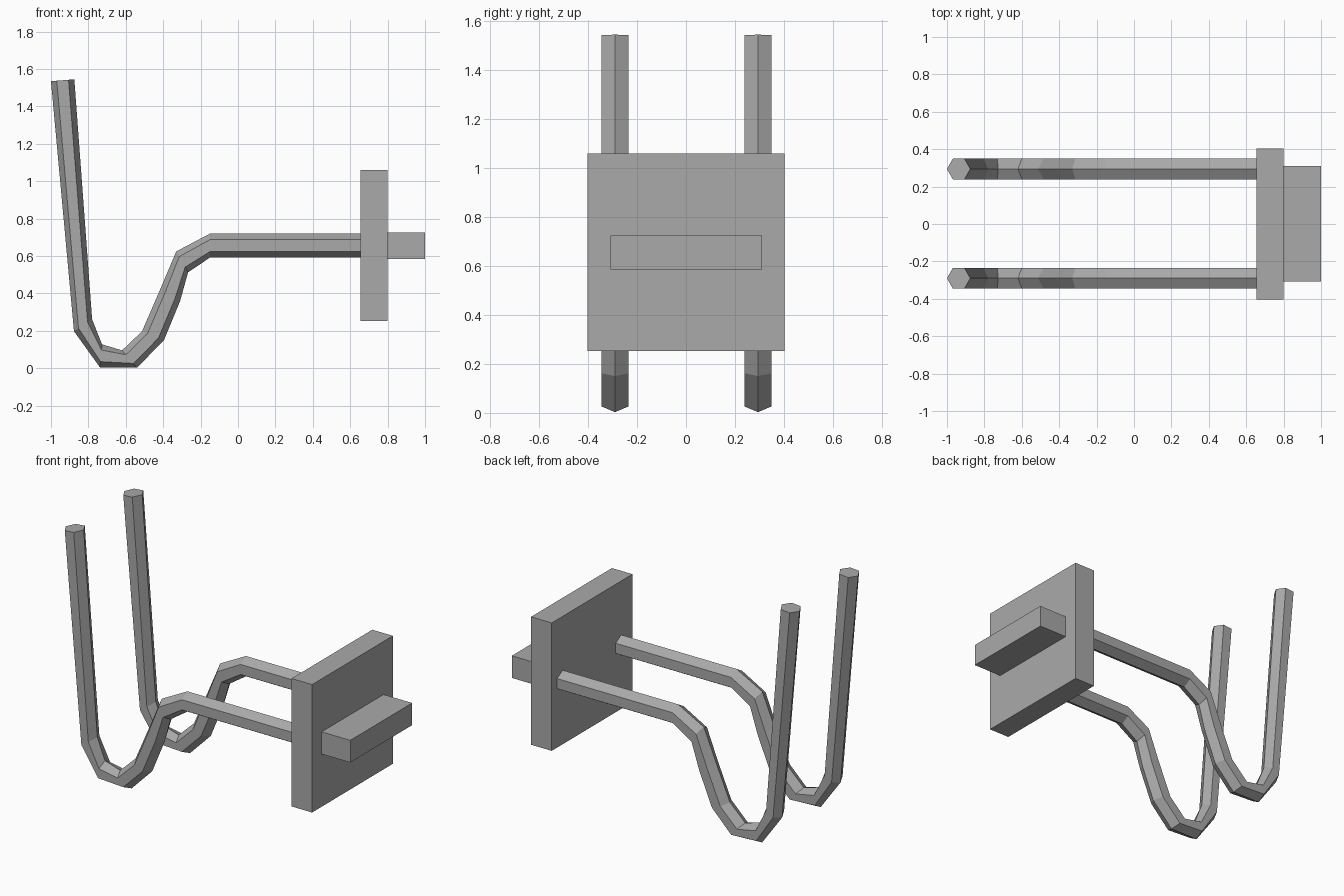
import bpy, bmesh

cube = bpy.data.objects.get("Cube")
if cube:
    bpy.data.objects.remove(cube)

GREY = (0.4, 0.4, 0.4, 1)
grey = bpy.data.materials.new("grey metal")
grey.use_nodes = True
grey.diffuse_color = GREY
grey.node_tree.nodes["Principled BSDF"].inputs["Base Color"].default_value = GREY


def finish(name, bm):
    bmesh.ops.recalc_face_normals(bm, faces=bm.faces)
    mesh = bpy.data.meshes.new(name)
    bm.to_mesh(mesh)
    bm.free()
    mesh.materials.append(grey)
    bpy.context.collection.objects.link(bpy.data.objects.new(name, mesh))


def box(name, low, high):
    bm = bmesh.new()
    bmesh.ops.create_cube(bm, size=1)
    for v in bm.verts:
        for i in range(3):
            v.co[i] = low[i] if v.co[i] < 0 else high[i]
    finish(name, bm)


# Outer and inner ridge (x, z) of the bent hexagonal bar, from tip to plate
OUTER = [(-1, 1.535), (-.877, .198), (-.738, .005), (-.54, .003), (-.396, .15),
         (-.31, .358), (-.267, .513), (-.15, .592), (.67, .592)]
INNER = [(-.875, 1.545), (-.78, .262), (-.727, .128), (-.62, .096), (-.513, .198),
         (-.417, .42), (-.33, .625), (-.15, .72), (.67, .72)]
# Hexagon corners: share of the way from outer to inner ridge, and side
HEXAGON = [(0, 0), (.25, 1), (.75, 1), (1, 0), (.75, -1), (.25, -1)]


def hook(name, y, half_width=.055):
    bm = bmesh.new()
    rings = []
    for (ox, oz), (ix, iz) in zip(OUTER, INNER):
        rings.append([bm.verts.new((ox + (ix - ox) * t, y + side * half_width, oz + (iz - oz) * t))
                      for t, side in HEXAGON])
    for a, b in zip(rings, rings[1:]):
        for i in range(6):
            j = (i + 1) % 6
            bm.faces.new((a[i], a[j], b[j], b[i]))
    bm.faces.new(rings[0])
    bm.faces.new(rings[-1])
    finish(name, bm)


hook("front_hook", -.29)
hook("back_hook", .294)

# Mounting plate with the tab behind it
box("mounting_plate", (.656, -.403, .252), (.8, .403, 1.06))
box("mounting_tab", (.8, -.308, .585), (1, .31, .725))
